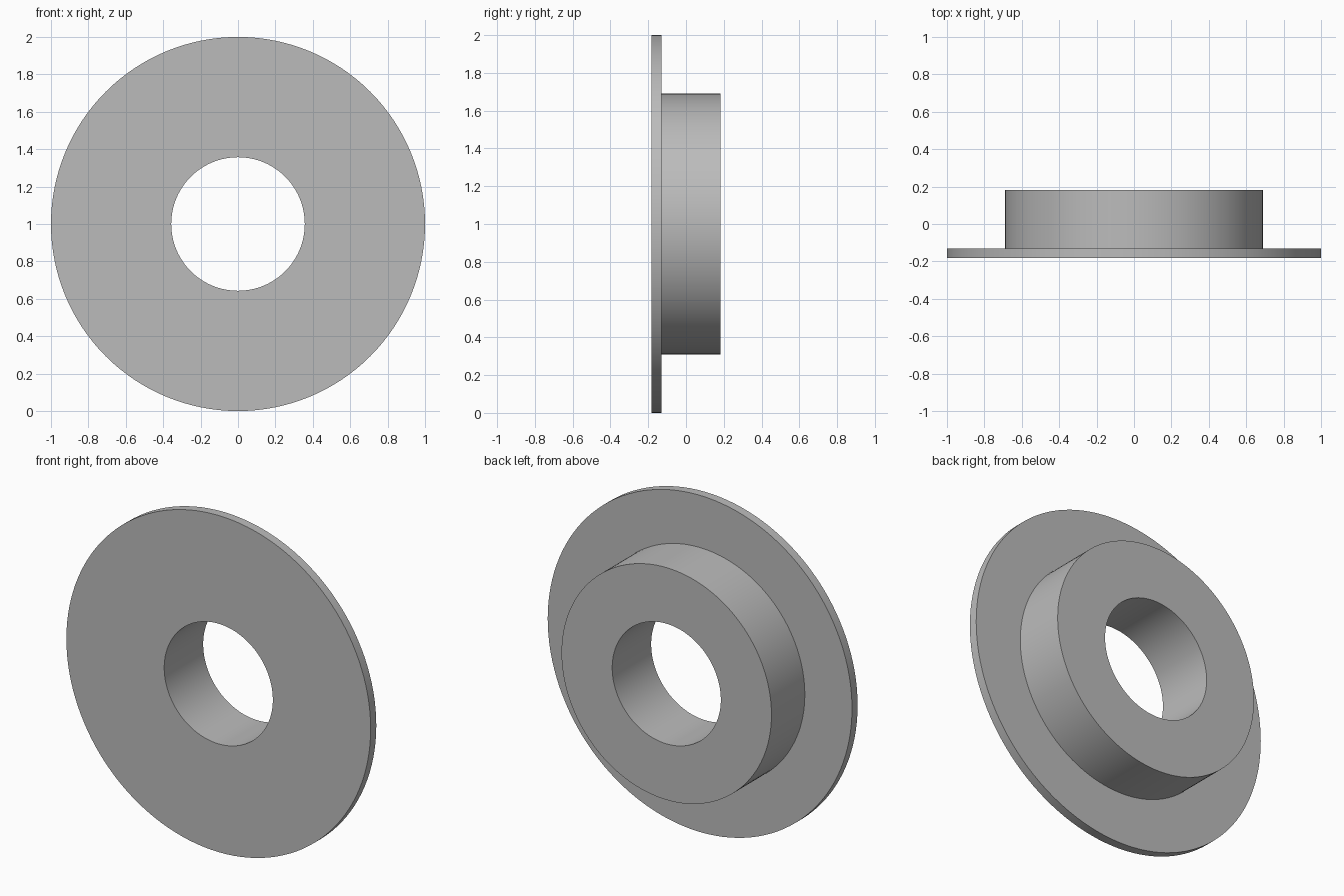
import bpy
import bmesh
import math
from mathutils import Vector

cube = bpy.data.objects.get("Cube")
if cube:
    bpy.data.objects.remove(cube, do_unlink=True)

# Plain grey material
grey = bpy.data.materials.new("plain_grey")
grey.use_nodes = True
colour = (0.5, 0.5, 0.5, 1)
grey.diffuse_color = colour
grey.node_tree.nodes["Principled BSDF"].inputs["Base Color"].default_value = colour

# Main dimensions
FLANGE_R, BOSS_R, BORE_R = 1.0, 0.69, 0.357
FRONT, STEP, BACK = -0.183, -0.13, 0.183
CENTRE = Vector((0, 0, FLANGE_R))

# Closed cross-section (radius, y), turned around the bore axis
profile = [(BORE_R, FRONT), (FLANGE_R, FRONT), (FLANGE_R, STEP),
           (BOSS_R, STEP), (BOSS_R, BACK), (BORE_R, BACK)]

bm = bmesh.new()
verts = [bm.verts.new(CENTRE + Vector((r, y, 0))) for r, y in profile]
edges = [bm.edges.new((v, verts[(i + 1) % len(verts)])) for i, v in enumerate(verts)]
bmesh.ops.spin(bm, geom=verts + edges, cent=CENTRE, axis=(0, 1, 0),
               angle=math.tau, steps=128)
bmesh.ops.remove_doubles(bm, verts=bm.verts[:], dist=0.0001)
bmesh.ops.recalc_face_normals(bm, faces=bm.faces[:])

# Flanged bushing
mesh = bpy.data.meshes.new("flanged_bushing")
bm.to_mesh(mesh)
bm.free()
mesh.materials.append(grey)
bushing = bpy.data.objects.new("flanged_bushing", mesh)
bpy.context.collection.objects.link(bushing)

# Round walls smooth, rims sharp
bpy.ops.object.select_all(action="DESELECT")
bushing.select_set(True)
bpy.context.view_layer.objects.active = bushing
bpy.ops.object.shade_smooth_by_angle(angle=math.radians(30))
